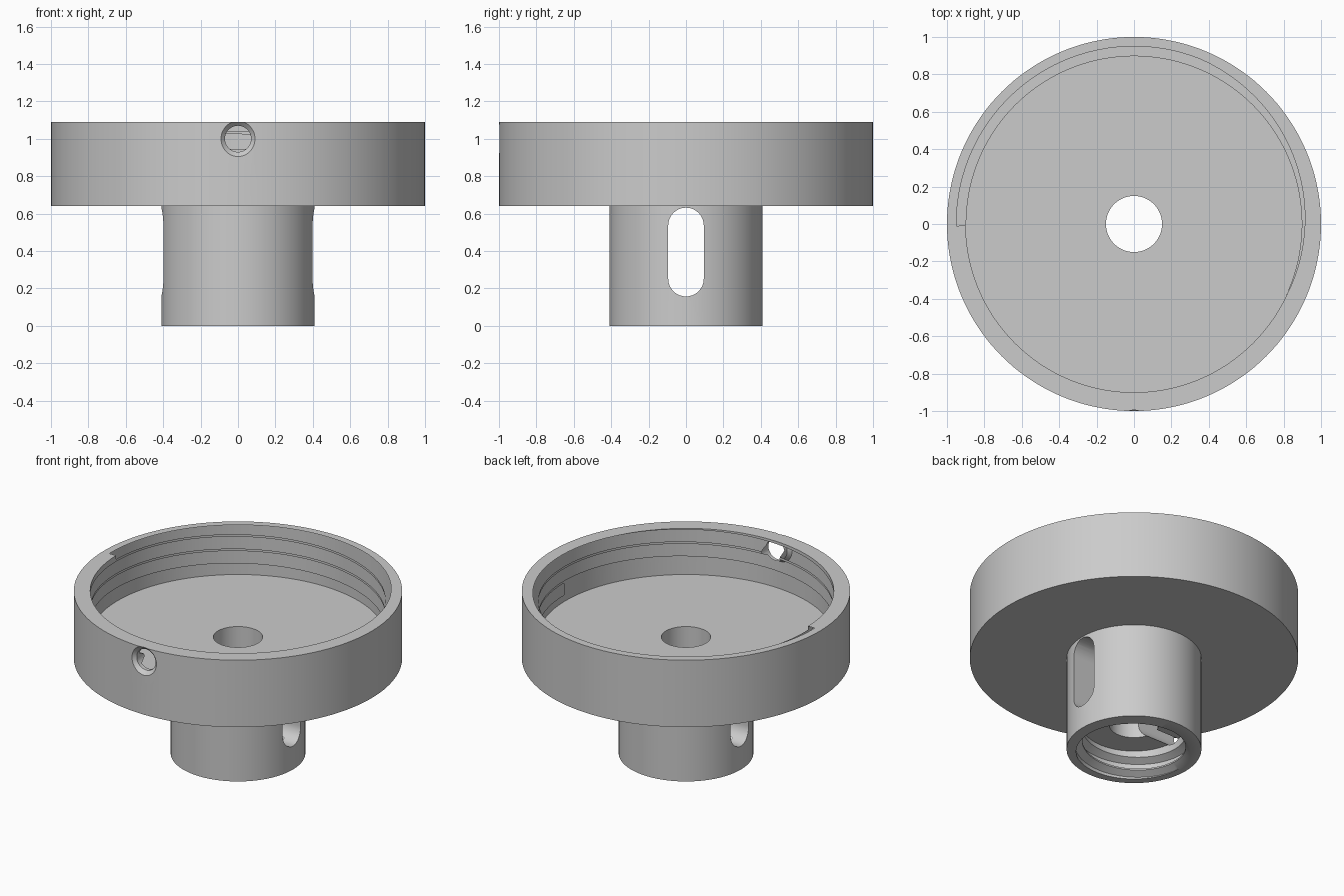
import bpy, bmesh, math
from mathutils import Matrix, Vector

if "Cube" in bpy.data.objects:
    bpy.data.objects.remove(bpy.data.objects["Cube"], do_unlink=True)

grey = bpy.data.materials.new("light_grey")
grey.use_nodes = True
grey.diffuse_color = (0.6, 0.6, 0.6, 1)
bsdf = next(n for n in grey.node_tree.nodes if n.type == "BSDF_PRINCIPLED")
bsdf.inputs["Base Color"].default_value = grey.diffuse_color
bsdf.inputs["Roughness"].default_value = 0.6


def finish(name, bm):
    bmesh.ops.recalc_face_normals(bm, faces=bm.faces)
    mesh = bpy.data.meshes.new(name)
    bm.to_mesh(mesh)
    bm.free()
    mesh.materials.append(grey)
    obj = bpy.data.objects.new(name, mesh)
    bpy.context.collection.objects.link(obj)
    return obj


def loft(name, rings, closed):
    """Skin a row of equal point rings, joined end to end or capped."""
    bm = bmesh.new()
    rows = [[bm.verts.new(p) for p in ring] for ring in rings]
    n = len(rows[0])
    pairs = list(zip(rows, rows[1:]))
    if closed:
        pairs.append((rows[-1], rows[0]))
    else:
        bm.faces.new(rows[0])
        bm.faces.new(rows[-1])
    for a, b in pairs:
        for i in range(n):
            j = (i + 1) % n
            bm.faces.new((a[i], a[j], b[j], b[i]))
    return finish(name, bm)


def polar(r, angle, z):
    return (r * math.cos(angle), r * math.sin(angle), z)


def lathe(name, profile, segments=144):
    return loft(name, [[polar(r, math.tau * k / segments, z) for r, z in profile]
                       for k in range(segments)], True)


def thread(name, bore, z, pitch, turns, depth=0.05, half=0.04, root=0.015, steps=96):
    """Helical cutter with a trapezoid section that opens towards the axis."""
    slope = (half - root) / depth
    inner = half + slope * 0.01
    section = [(bore - 0.01, -inner), (bore + depth, -root),
               (bore + depth, root), (bore - 0.01, inner)]
    rings = []
    for k in range(int(turns * steps) + 1):
        t = k / steps
        rings.append([polar(r, math.tau * t + 0.01, z + pitch * t + dz)
                      for r, dz in section])
    return loft(name, rings, False)


def drill(name, r_in, r_out, y_in, y_out, z):
    bm = bmesh.new()
    place = Matrix.Translation((0, (y_in + y_out) / 2, z)) @ Matrix.Rotation(math.pi / 2, 4, "X")
    bmesh.ops.create_cone(bm, cap_ends=True, segments=48, radius1=r_in, radius2=r_out,
                          depth=abs(y_out - y_in), matrix=place)
    return finish(name, bm)


def slot(name, radius, z_low, z_high, reach, arc=16):
    """Stadium-shaped bar lying along x."""
    outline = []
    for start, z in ((0, z_high - radius), (math.pi, z_low + radius)):
        for k in range(arc + 1):
            a = start + math.pi * k / arc
            outline.append((radius * math.cos(a), z + radius * math.sin(a)))
    return loft(name, [[(x, y, z) for y, z in outline] for x in (-reach, reach)], False)


# Flanged cup on a hub, with a stepped bore through the middle
body = lathe("threaded_cup_adapter", [
    (0.15, 0.17), (0.315, 0.17), (0.315, 0), (0.41, 0), (0.41, 0.64),
    (1, 0.64), (1, 1.09), (0.9, 1.09), (0.9, 0.78), (0.15, 0.78)])

# Cross slot, front set-screw hole and the two internal threads
cutters = [
    slot("hub_slot_cutter", 0.095, 0.157, 0.632, 0.5),
    drill("screw_hole_cutter", 0.07, 0.07, -0.8, -1.05, 1.0),
    drill("countersink_cutter", 0.07, 0.105, -0.975, -1.01, 1.0),
    thread("cup_thread_cutter", 0.9, 0.865, 0.096, 2.5),
    thread("hub_thread_cutter", 0.315, -0.06, 0.09, 2, depth=0.045),
]

bpy.ops.object.select_all(action="DESELECT")
body.select_set(True)
bpy.context.view_layer.objects.active = body
for cutter in cutters:
    cutter.hide_render = True
    cut = body.modifiers.new(cutter.name, "BOOLEAN")
    cut.operation = "DIFFERENCE"
    cut.solver = "EXACT"
    cut.object = cutter
    bpy.ops.object.modifier_apply(modifier=cut.name)
for cutter in cutters:
    bpy.data.objects.remove(cutter, do_unlink=True)

bpy.ops.object.shade_smooth_by_angle(angle=math.radians(30))
